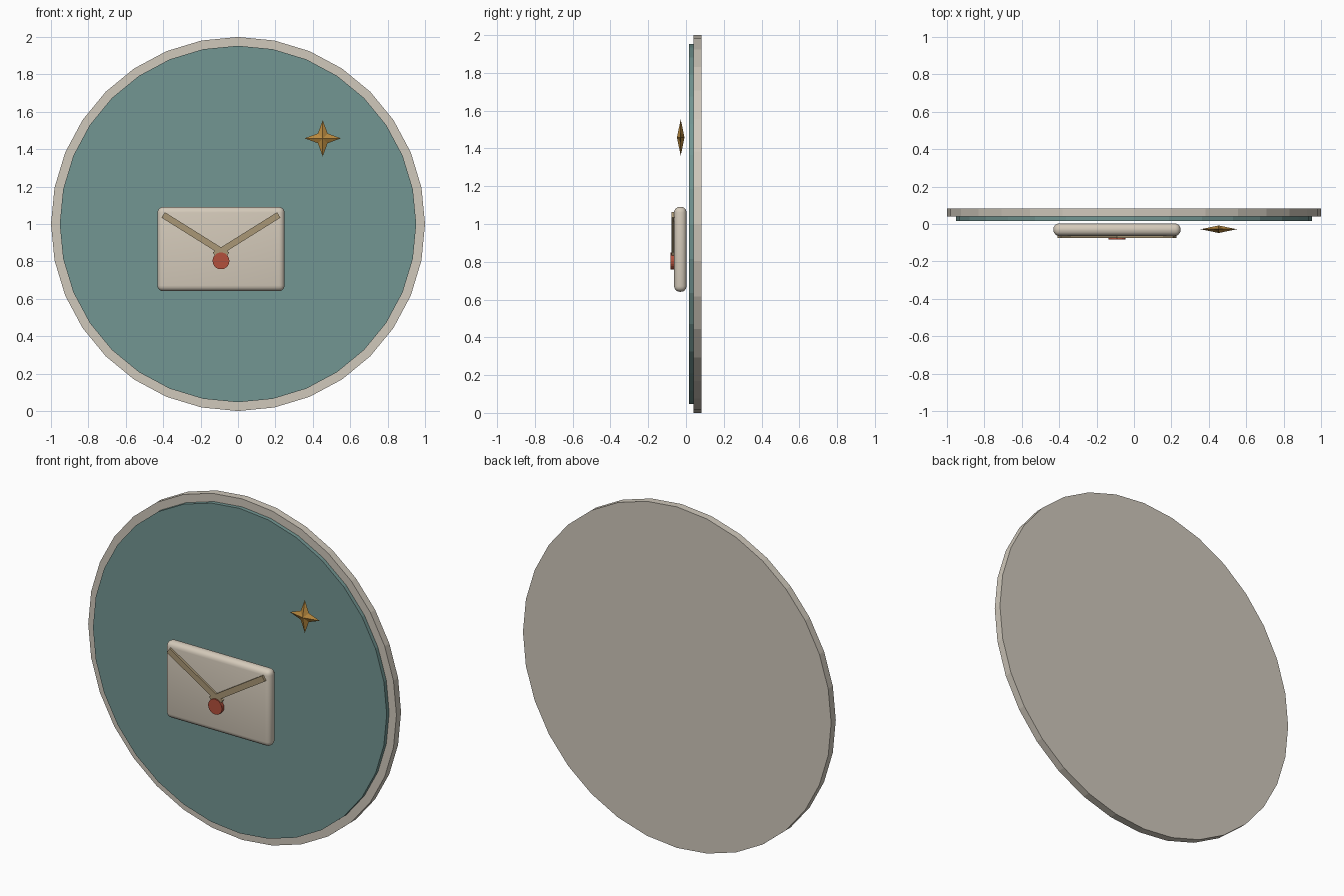
import bpy, bmesh
from math import radians, sin, cos, pi

if "Cube" in bpy.data.objects:
    bpy.data.objects.remove(bpy.data.objects["Cube"])


def material(name, rgb):
    m = bpy.data.materials.new(name)
    m.diffuse_color = (*rgb, 1)
    m.use_nodes = True
    m.node_tree.nodes["Principled BSDF"].inputs["Base Color"].default_value = m.diffuse_color
    return m


cream = material("cream", (0.63, 0.58, 0.50))
teal = material("teal", (0.17, 0.305, 0.29))
paper = material("paper", (0.66, 0.59, 0.49))
tan = material("tan", (0.40, 0.31, 0.18))
red = material("red", (0.45, 0.08, 0.045))
gold = material("gold", (0.48, 0.25, 0.05))


def finish(name, mat):
    ob = bpy.context.object
    ob.name = ob.data.name = name
    ob.data.materials.append(mat)
    return ob


def disc(name, mat, x, z, radius, y0, y1, sides):
    bpy.ops.mesh.primitive_cylinder_add(
        vertices=sides, radius=radius, depth=y1 - y0,
        location=(x, (y0 + y1) / 2, z), rotation=(pi / 2, 0, 0))
    return finish(name, mat)


def box(name, mat, loc, size, tilt=0):
    bpy.ops.mesh.primitive_cube_add(size=1, location=loc, rotation=(0, tilt, 0))
    ob = finish(name, mat)
    ob.scale = size
    bpy.ops.object.transform_apply(location=False, rotation=False, scale=True)
    return ob


# Round plaque
disc("backing_disc", cream, 0, 1, 1.0, 0.04, 0.083, 32)
disc("face_disc", teal, 0, 1, 0.953, 0.017, 0.041, 32)

# Envelope with rounded edges
cx = -0.091
env = box("envelope_body", paper, (cx, -0.03, 0.866), (0.68, 0.066, 0.45))
bev = env.modifiers.new("round_edges", "BEVEL")
bev.width = 0.03
bev.segments = 4
bpy.ops.object.modifier_apply(modifier=bev.name)
bpy.ops.object.shade_smooth_by_angle(angle=radians(35))

# Flap strips crossing in a V, and wax seal
for side, name in ((-1, "flap_strip_left"), (1, "flap_strip_right")):
    box(name, tan, (cx + side * 0.137, -0.067, 0.941),
        (0.405, 0.018, 0.034), -side * radians(32))
disc("wax_seal", red, cx, 0.803, 0.045, -0.083, -0.062, 20)

# Four-pointed faceted star
bm = bmesh.new()
ring = []
for i in range(8):
    r = 0.037 if i % 2 else 0.097
    a = i * pi / 4
    ring.append(bm.verts.new((r * cos(a), 0, r * sin(a))))
front = bm.verts.new((0, -0.02, 0))
back = bm.verts.new((0, 0.02, 0))
for i in range(8):
    a, b = ring[i], ring[(i + 1) % 8]
    bm.faces.new((a, b, front))
    bm.faces.new((b, a, back))
bmesh.ops.recalc_face_normals(bm, faces=bm.faces)
mesh = bpy.data.meshes.new("star")
bm.to_mesh(mesh)
bm.free()
star = bpy.data.objects.new("star", mesh)
star.location = (0.453, -0.028, 1.458)
mesh.materials.append(gold)
bpy.context.collection.objects.link(star)
